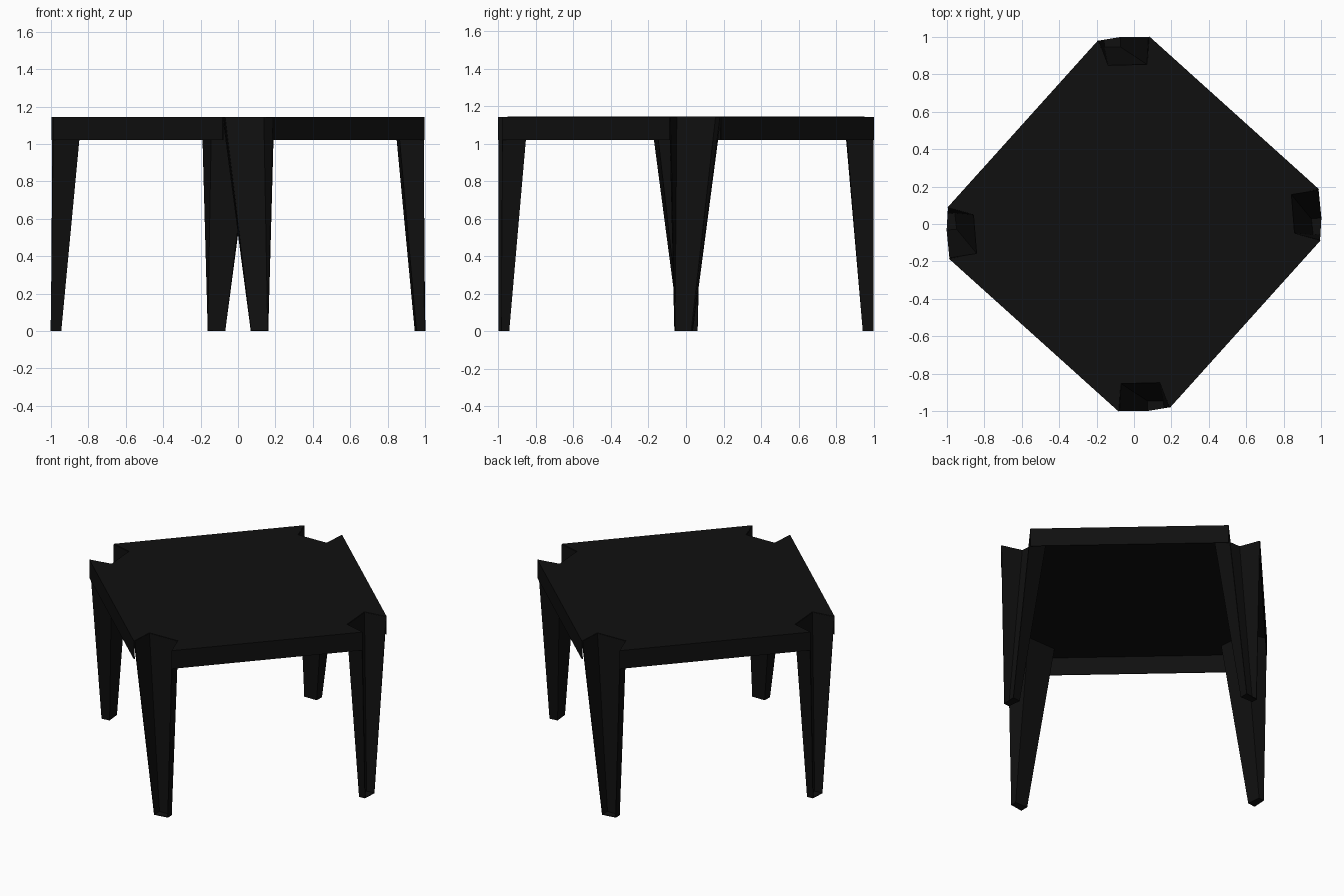
import bpy, bmesh, math
from mathutils import Matrix

cube = bpy.data.objects.get("Cube")
if cube:
    bpy.data.objects.remove(cube)

TOP, RAIL_LOW, SHEET = 1.142, 1.02, 0.006
TURN = Matrix.Rotation(math.radians(48), 4, 'Z')

black = bpy.data.materials.new("black_steel")
black.use_nodes = True
colour = (0.005, 0.005, 0.005, 1)
black.diffuse_color = colour
black.node_tree.nodes["Principled BSDF"].inputs["Base Color"].default_value = colour


def sheet(name, polygons, gap=0):
    """Thin folded sheet from polygons, turned into place."""
    bm = bmesh.new()
    for poly in polygons:
        bm.faces.new([bm.verts.new(TURN @ Matrix.Translation(p).to_translation()) for p in poly])
    bmesh.ops.remove_doubles(bm, verts=bm.verts, dist=0.0005)
    if gap:
        ring = bmesh.ops.inset_region(bm, faces=bm.faces[:], thickness=gap)["faces"]
        bmesh.ops.delete(bm, geom=ring, context='FACES')
    bmesh.ops.recalc_face_normals(bm, faces=bm.faces)
    mesh = bpy.data.meshes.new(name)
    bm.to_mesh(mesh)
    bm.free()
    mesh.materials.append(black)
    obj = bpy.data.objects.new(name, mesh)
    bpy.context.collection.objects.link(obj)
    solid = obj.modifiers.new("sheet_thickness", 'SOLIDIFY')
    solid.thickness = SHEET
    solid.offset = 0
    return obj


# Key points of one corner: (u, v)
END_V, END_U = (0.601, 0.797), (0.797, 0.61)        # rail ends
NOTCH_V, NOTCH_U = (0.535, 0.67), (0.68, 0.517)     # inner notch corners
BAND = (0.44, 0.67)                                 # edge of the cross band
MID_U, MID_V = (0.064, 0), (0, 0.056)               # middle of the cross


def at(p, su, sv, z=TOP):
    return (p[0] * su, p[1] * sv, z)


# Seat panels, separated by hairline gaps
for s, side in ((1, "a"), (-1, "b")):
    sheet("seat_triangle_" + side,
          [[at(MID_V, 1, s), at(BAND, 1, s), at(BAND, -1, s)]], 0.002)
    sheet("seat_panel_" + side,
          [[at(MID_U, s, 1), at(NOTCH_V, s, 1), at(NOTCH_U, s, 1),
            at(NOTCH_U, s, -1), at(NOTCH_V, s, -1)]], 0.002)

    # Rails: flat rim with a flange folded down
    for name, end, notch, flip in (("rail_v_", END_V, NOTCH_V, False),
                                   ("rail_u_", END_U, NOTCH_U, True)):
        a, b = ((s, 1), (s, -1)) if flip else ((1, s), (-1, s))
        sheet(name + side, [
            [at(end, *a), at(end, *b), at(notch, *b), at(notch, *a)],
            [at(end, *a), at(end, *b), at(end, *b, RAIL_LOW), at(end, *a, RAIL_LOW)]])

# Diagonal cross between the panels
cross = [[at(MID_U, 1, 1), at(MID_V, 1, 1), at(MID_U, -1, 1), at(MID_V, 1, -1)]]
for su in (1, -1):
    for sv in (1, -1):
        cross.append([at(MID_U, su, sv), at(NOTCH_V, su, sv),
                      at(BAND, su, sv), at(MID_V, su, sv)])
sheet("seat_cross", cross)

# Legs: tapered channels open outwards, closed at the foot
FLOOR = SHEET / 2
FOOT_OUT_V, FOOT_OUT_U = (0.625, 0.778), (0.696, 0.721)
FOOT_IN_V, FOOT_IN_U = (0.595, 0.751), (0.655, 0.684)
for su in (1, -1):
    for sv in (1, -1):
        top = [at(p, su, sv) for p in (END_V, NOTCH_V, NOTCH_U, END_U)]
        foot = [at(p, su, sv, FLOOR) for p in (FOOT_OUT_V, FOOT_IN_V, FOOT_IN_U, FOOT_OUT_U)]
        walls = [[top[i], top[i + 1], foot[i + 1], foot[i]] for i in range(3)]
        sheet(f"leg_{'a' if su > 0 else 'b'}{'a' if sv > 0 else 'b'}", walls + [foot])
